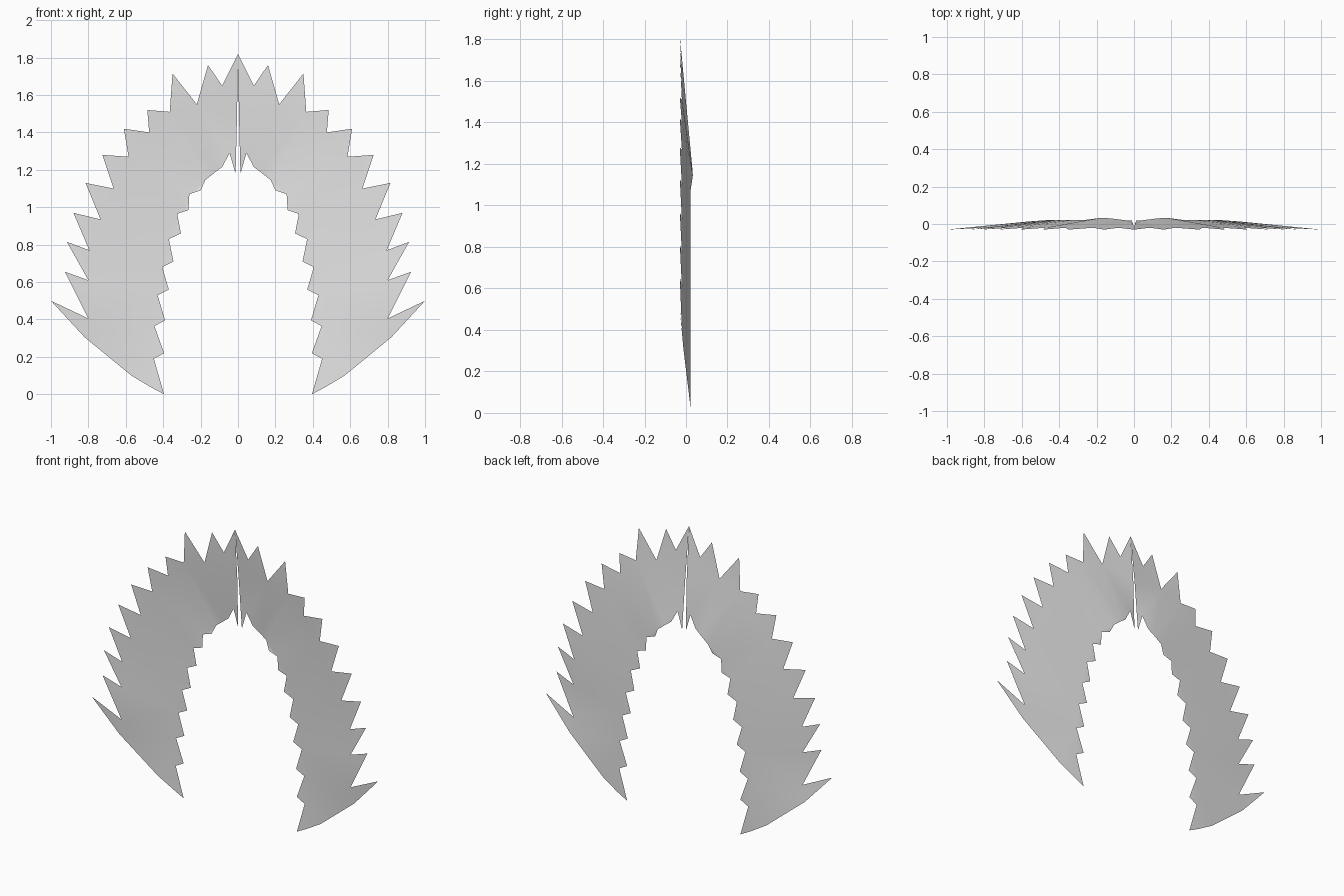
import bpy
import bmesh

# Remove only the default object
default_cube = bpy.data.objects.get("Cube")
if default_cube is not None:
    bpy.data.objects.remove(default_cube, do_unlink=True)

# One plain colour for the whole sheet
grey = bpy.data.materials.new("plain_grey")
grey.use_nodes = True
colour = (0.8, 0.8, 0.8, 1.0)
grey.diffuse_color = colour
grey.node_tree.nodes["Principled BSDF"].inputs["Base Color"].default_value = colour

# Depths: the sheet leans back from its outer rim to its inner rim
TIP_DEPTH = -0.03
NOTCH_DEPTH = -0.02
INNER_DEPTH = 0.022

# Outer rim: long points, each followed by the notch below it
outer_points = [
    (0, 1.82), (.16, 1.76), (.35, 1.715), (.485, 1.52), (.61, 1.42), (.725, 1.28),
    (.815, 1.13), (.88, .97), (.915, .815), (.925, .655), (1, .5),
]
outer_notches = [
    (.085, 1.65), (.22, 1.55), (.365, 1.51), (.475, 1.4), (.585, 1.27), (.665, 1.1),
    (.735, .935), (.795, .77), (.8, .61), (.8, .405),
]

# Lower edge sweeping from the last outer point to the foot
lower_edge = [(.82, .305), (.57, .1), (.47, .04)]

# Inner rim: small steps climbing from the foot to the crown
inner_points = [
    (.395, 0), (.395, .22), (.39, .395), (.37, .56), (.345, .71), (.305, .86),
    (.265, .985), (.2, 1.09),
]
inner_notches = [
    (.45, .19), (.447, .365), (.43, .53), (.405, .68), (.37, .83), (.325, .965),
    (.26, 1.07),
]

# Crown: rounded inner end, small notch and the seam beside the centre
crown = [(.175, 1.145), (.125, 1.185), (.085, 1.215), (.045, 1.29)]
seam = [(.013, 1.18), (.005, 1.5)]


def at_depth(point, depth):
    """Place a front outline point at the given depth."""
    return (point[0], depth, point[1])


def zigzag(points, notches, point_depth, notch_depth):
    """Alternate points and notches into one jagged edge."""
    edge = []
    for index, point in enumerate(points):
        edge.append(at_depth(point, point_depth))
        if index < len(notches):
            edge.append(at_depth(notches[index], notch_depth))
    return edge


def half_outline():
    """Closed outline of the half on the +x side."""
    outline = zigzag(outer_points, outer_notches, TIP_DEPTH, NOTCH_DEPTH)
    for point, depth in zip(lower_edge, (-0.012, 0.013, 0.02)):
        outline.append(at_depth(point, depth))
    outline += zigzag(inner_points, inner_notches, INNER_DEPTH, INNER_DEPTH)
    for point, depth in zip(crown, (0.033, 0.03, 0.025, 0.02)):
        outline.append(at_depth(point, depth))
    for point, depth in zip(seam, (0.02, 0)):
        outline.append(at_depth(point, depth))
    return outline


def build_sheet(name, outline):
    """Fill an outline with triangles facing the front and mirror it."""
    bm = bmesh.new()
    verts = [bm.verts.new(co) for co in outline]
    edges = [bm.edges.new((v, verts[(i + 1) % len(verts)])) for i, v in enumerate(verts)]
    bmesh.ops.triangle_fill(bm, use_beauty=True, use_dissolve=False,
                            edges=edges, normal=(0, -1, 0))
    bm.normal_update()
    backward = [face for face in bm.faces if face.normal.y > 0]
    bmesh.ops.reverse_faces(bm, faces=backward)
    for face in bm.faces:
        face.smooth = True
    mesh = bpy.data.meshes.new(name)
    bm.to_mesh(mesh)
    bm.free()
    mesh.materials.append(grey)
    sheet = bpy.data.objects.new(name, mesh)
    bpy.context.scene.collection.objects.link(sheet)
    # The other half is its mirror image, left open along the seam
    mirror = sheet.modifiers.new("other_half", "MIRROR")
    mirror.use_axis[0] = True
    mirror.use_mirror_merge = False
    return sheet


build_sheet("jagged_arch", half_outline())
